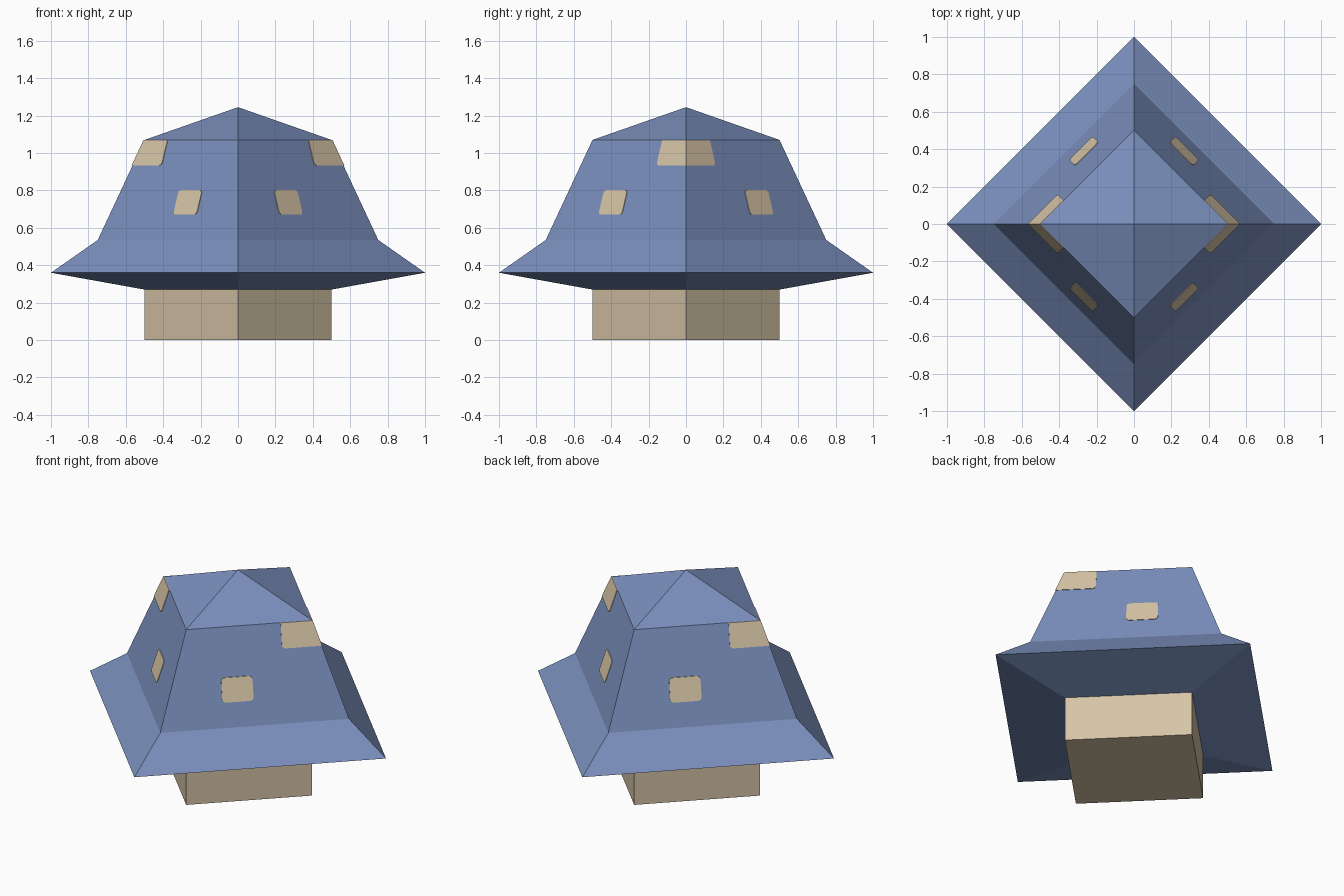
import bpy, bmesh, math

if "Cube" in bpy.data.objects:
    bpy.data.objects.remove(bpy.data.objects["Cube"])


def material(name, srgb):
    m = bpy.data.materials.new(name)
    lin = [((c / 255 + 0.055) / 1.055) ** 2.4 for c in srgb]
    m.diffuse_color = (*lin, 1)
    m.use_nodes = True
    m.node_tree.nodes["Principled BSDF"].inputs["Base Color"].default_value = m.diffuse_color
    return m


blue = material("cap_blue", (122, 143, 188))
cream = material("stem_cream", (214, 196, 166))


def finish(name, bm, mat):
    me = bpy.data.meshes.new(name)
    bm.to_mesh(me)
    bm.free()
    me.materials.append(mat)
    ob = bpy.data.objects.new(name, me)
    bpy.context.collection.objects.link(ob)
    return ob


def lathe(name, profile, mat):
    """Four-sided lathe with corners on the axes; radius 0 closes to a point."""
    bm = bmesh.new()
    rings = []
    for r, z in profile:
        if r == 0:
            rings.append([bm.verts.new((0, 0, z))] * 4)
        else:
            rings.append([bm.verts.new((r * math.cos(i * math.pi / 2),
                                        r * math.sin(i * math.pi / 2), z)) for i in range(4)])
    for a, b in zip(rings, rings[1:]):
        for i in range(4):
            j = (i + 1) % 4
            bm.faces.new(dict.fromkeys((a[i], a[j], b[j], b[i])))
    bmesh.ops.recalc_face_normals(bm, faces=bm.faces)
    return finish(name, bm, mat)


# Stem and cap
lathe("stem", [(0, 0), (0.5, 0), (0.5, 0.27)], cream)
lathe("cap", [(0.5, 0.27), (1, 0.36), (0.75, 0.535), (0.5, 1.07), (0, 1.245)], blue)


def radius(z):
    return 0.75 - 0.25 * (z - 0.535) / 0.535


def on_face(u, z, lift):
    """Point on the +x -y cap face; u runs along the face, u = None is its x-axis edge."""
    r = radius(z) + lift
    u = r if u is None else u
    return ((r + u) / 2, (u - r) / 2, z)


def arc(u, z, start, ru=0.028, rz=0.018):
    """Rounded corner points centred on (u, z)."""
    return [(u + ru * math.cos(start + k * math.pi / 6),
             z + rz * math.sin(start + k * math.pi / 6)) for k in range(4)]


# Spot outlines: a rounded square and one wrapping the upper corner
u0, u1, z0, z1, ru, rz = -0.246, 0.003, 0.67, 0.802, 0.028, 0.018
middle = (arc(u1 - ru, z1 - rz, 0) + arc(u0 + ru, z1 - rz, math.pi / 2)
          + arc(u0 + ru, z0 + rz, math.pi) + arc(u1 - ru, z0 + rz, 1.5 * math.pi))
corner = [(None, 1.07), (0.25, 1.07)] + arc(0.25 + ru, 0.933 + rz, math.pi) + [(None, 0.933)]

# Thin plates mirrored onto all four faces
for name, outline in (("middle_spot", middle), ("corner_spot", corner)):
    for sx, sy, side in ((1, 1, "front_right"), (-1, 1, "front_left"),
                         (1, -1, "back_right"), (-1, -1, "back_left")):
        bm = bmesh.new()
        loops = [[bm.verts.new((sx * x, sy * y, z)) for x, y, z in
                  (on_face(u, z, lift) for u, z in outline)] for lift in (-0.001, 0.005)]
        inner, outer = loops
        bm.faces.new(outer)
        bm.faces.new(inner[::-1])
        for i in range(len(outer)):
            j = (i + 1) % len(outer)
            bm.faces.new((inner[i], inner[j], outer[j], outer[i]))
        bmesh.ops.recalc_face_normals(bm, faces=bm.faces)
        finish(f"{name}_{side}", bm, cream)
